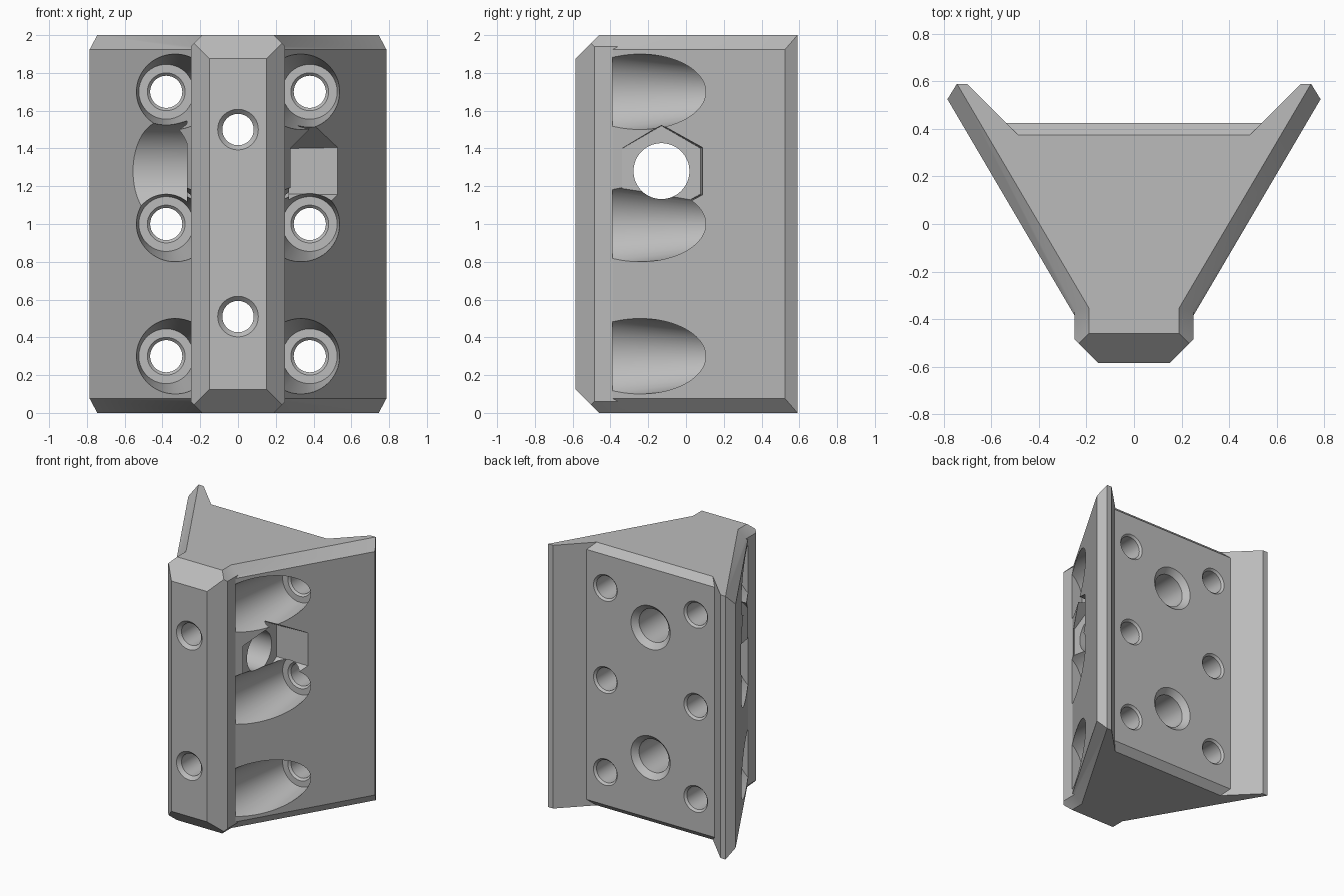
import bpy, bmesh, math
from mathutils import Vector

if "Cube" in bpy.data.objects:
    bpy.data.objects.remove(bpy.data.objects["Cube"])


def finish(bm, name):
    bmesh.ops.recalc_face_normals(bm, faces=bm.faces)
    mesh = bpy.data.meshes.new(name)
    bm.to_mesh(mesh)
    bm.free()
    obj = bpy.data.objects.new(name, mesh)
    bpy.context.collection.objects.link(obj)
    return obj


def hull(points):
    """Convex solid around points, with flat areas merged."""
    bm = bmesh.new()
    for p in points:
        bm.verts.new(p)
    bmesh.ops.convex_hull(bm, input=bm.verts)
    bmesh.ops.dissolve_limit(bm, angle_limit=0.01, verts=bm.verts, edges=bm.edges)
    return bm


def lathe(name, along_x, u, z, profile, sides=64, turn=0.0):
    """Turned cutter; profile holds (position on axis, radius)."""
    bm = bmesh.new()
    rings = []
    for pos, r in profile:
        ring = []
        for i in range(sides):
            a = turn + math.tau * i / sides
            c, h = u + r * math.cos(a), z + r * math.sin(a)
            ring.append(bm.verts.new((pos, c, h) if along_x else (c, pos, h)))
        rings.append(ring)
    for a, b in zip(rings, rings[1:]):
        for i in range(sides):
            j = (i + 1) % sides
            bm.faces.new((a[i], a[j], b[j], b[i]))
    bm.faces.new(rings[0])
    bm.faces.new(rings[-1])
    return finish(bm, name)


def combine(target, other, operation):
    mod = target.modifiers.new(other.name, "BOOLEAN")
    mod.operation, mod.solver, mod.object = operation, "EXACT", other
    bpy.context.view_layer.objects.active = target
    bpy.ops.object.modifier_apply(modifier=mod.name)
    bpy.data.objects.remove(other)


# Wedge body with chamfered outer walls at top and bottom
full = [(0.218, -0.44), (0.785, 0.525), (0.745, 0.59)]
inset = [(0.139, -0.44), (0.745, 0.59)]
points = []
for s in (-1, 1):
    for outline, gap in ((full, 0.075), (inset, 0)):
        points += [(s * x, y, z) for x, y in outline for z in (gap, 2 - gap)]
bracket = finish(hull(points), "bracket")

# Nose bar, trimmed by sloping planes at both ends
outline = [(0.15, -0.585), (0.25, -0.485), (0.25, -0.25)]
bm = hull([(s * x, y, z) for x, y in outline for s in (-1, 1) for z in (0, 2)])
for up in (-1, 1):
    for co, no in (((0, -0.46), (0, -1)), ((0.19, 0), (1, 0)), ((-0.19, 0), (-1, 0))):
        cut = bmesh.ops.bisect_plane(
            bm, geom=bm.verts[:] + bm.edges[:] + bm.faces[:],
            plane_co=(*co, 1 + up), plane_no=Vector((*no, up)), clear_outer=True)
        edges = [e for e in cut["geom_cut"] if isinstance(e, bmesh.types.BMEdge)]
        bmesh.ops.holes_fill(bm, edges=edges)
combine(bracket, finish(bm, "nose_bar"), "UNION")

# Rear recess between the wings, opening out at top and bottom
bm = bmesh.new()
rings = []
for z, y in ((-0.05, 0.325), (0.05, 0.425), (1.95, 0.425), (2.05, 0.325)):
    corners = [(-0.763, 0.65), (-y - 0.113, y), (y + 0.113, y), (0.763, 0.65)]
    rings.append([bm.verts.new((*c, z)) for c in corners])
for a, b in zip(rings, rings[1:]):
    for i in range(4):
        j = (i + 1) % 4
        bm.faces.new((a[i], a[j], b[j], b[i]))
bm.faces.new(rings[0])
bm.faces.new(rings[-1])
combine(bracket, finish(bm, "rear_recess"), "DIFFERENCE")

# Screw holes with tapered access pockets
screw = [(-0.39, 0.225), (0.2, 0.145), (0.2, 0.1), (0.215, 0.085), (0.41, 0.085), (0.45, 0.125)]
for x in (-0.38, 0.38):
    for z in (0.3, 1.0, 1.7):
        combine(bracket, lathe("screw_hole", False, x, z, screw), "DIFFERENCE")

# Centre bolt holes through the nose
bolt = [(-0.61, 0.132), (-0.56, 0.083), (0.05, 0.083), (0.05, 0.125), (0.385, 0.125), (0.475, 0.215)]
for z in (0.51, 1.5):
    combine(bracket, lathe("bolt_hole", False, 0, z, bolt), "DIFFERENCE")

# Cross bore: round pocket on one side, hexagonal nut pocket on the other
bore = [(-0.9, 0.265), (-0.27, 0.265), (-0.27, 0.148), (0.3, 0.148)]
combine(bracket, lathe("cross_bore", True, -0.13, 1.28, bore), "DIFFERENCE")
nut = [(0.27, 0.24), (0.9, 0.265)]
combine(bracket, lathe("nut_pocket", True, -0.13, 1.28, nut, 6, math.pi / 6), "DIFFERENCE")

# Plain grey finish
grey = bpy.data.materials.new("light_grey")
grey.use_nodes = True
colour = (0.5, 0.5, 0.5, 1)
grey.diffuse_color = colour
grey.node_tree.nodes["Principled BSDF"].inputs["Base Color"].default_value = colour
bracket.data.materials.clear()
bracket.data.materials.append(grey)
bpy.ops.object.select_all(action="DESELECT")
bracket.select_set(True)
bpy.context.view_layer.objects.active = bracket
bpy.ops.object.shade_smooth_by_angle(angle=math.radians(25))
